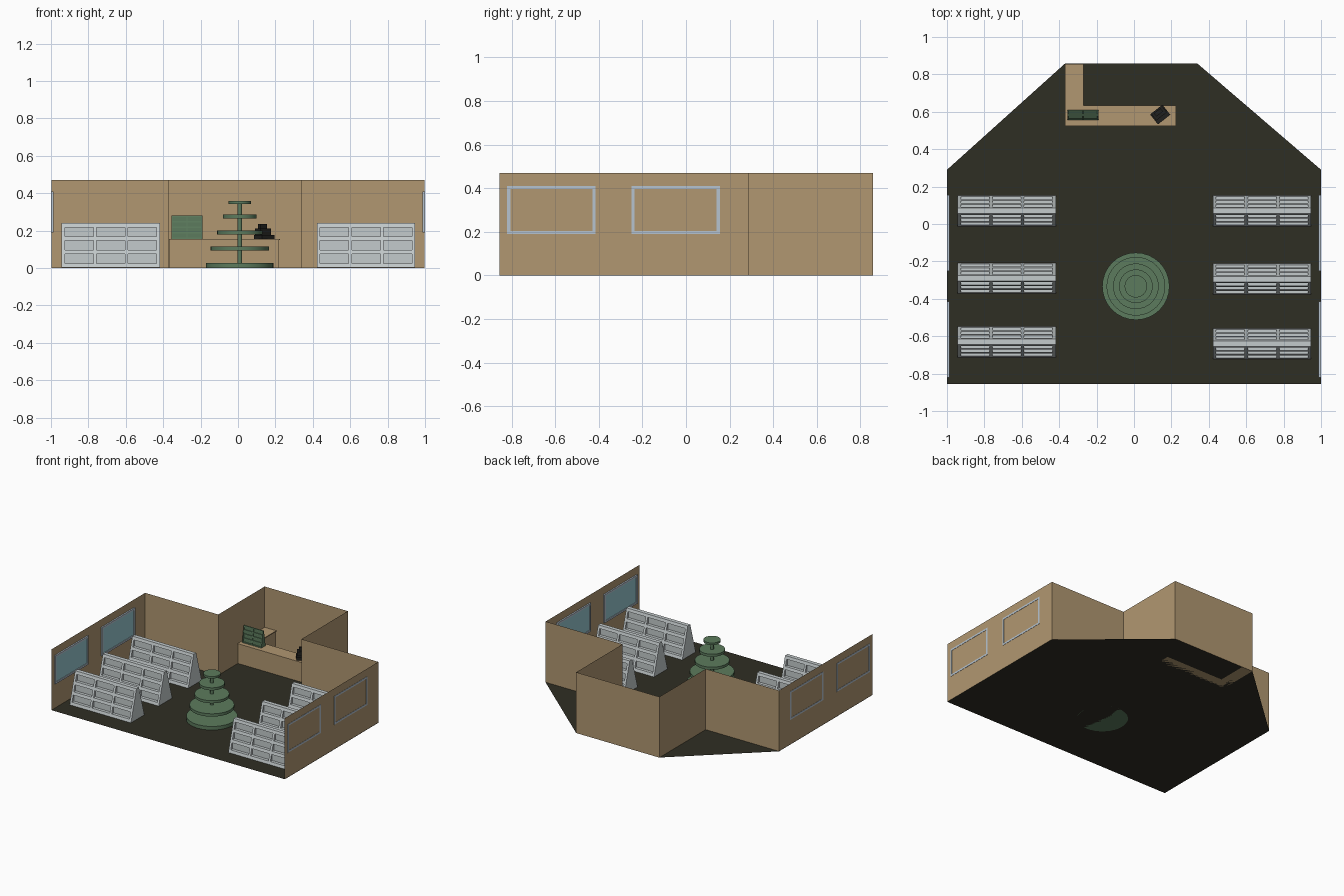
import bpy, bmesh, math
from mathutils import Matrix, Vector

if "Cube" in bpy.data.objects:
    bpy.data.objects.remove(bpy.data.objects["Cube"])


def material(name, rgb):
    lin = [((c / 255 + 0.055) / 1.055) ** 2.4 if c > 10 else c / 255 / 12.92 for c in rgb]
    m = bpy.data.materials.new(name)
    m.diffuse_color = (*lin, 1)
    m.use_nodes = True
    m.node_tree.nodes["Principled BSDF"].inputs["Base Color"].default_value = m.diffuse_color
    return m


TAN = material("tan_wall", (177, 151, 113))
FLOOR = material("dark_floor", (47, 46, 36))
GREY = material("shelf_grey", (196, 203, 204))
FRAME = material("frame_pale_blue", (182, 196, 208))
GLASS = material("window_glass", (150, 200, 207))
GREEN = material("display_green", (92, 123, 93))
BLACK = material("register_black", (32, 32, 30))


def finish(name, bm, mat, loc=(0, 0, 0), rot=0):
    me = bpy.data.meshes.new(name)
    bm.to_mesh(me)
    bm.free()
    me.materials.append(mat)
    ob = bpy.data.objects.new(name, me)
    ob.location = loc
    ob.rotation_euler.z = rot
    bpy.context.collection.objects.link(ob)
    return ob


def add_box(bm, x0, x1, y0, y1, z0, z1):
    m = Matrix.Translation(((x0 + x1) / 2, (y0 + y1) / 2, (z0 + z1) / 2)) @ \
        Matrix.Diagonal((x1 - x0, y1 - y0, z1 - z0, 1))
    bmesh.ops.create_cube(bm, size=1, matrix=m)


def boxes(name, mat, dims, loc=(0, 0, 0), rot=0):
    bm = bmesh.new()
    for d in dims:
        add_box(bm, *d)
    return finish(name, bm, mat, loc, rot)


def face(bm, pts):
    bm.faces.new([bm.verts.new(p) for p in pts])


# floor
bm = bmesh.new()
face(bm, [(-1, -.855, 0), (1, -.855, 0), (1, .29, 0), (.34, .857, 0), (-.37, .857, 0), (-1, .29, 0)])
finish("floor", bm, FLOOR)

# walls: open at the front, alcove at the back
H, W = .47, .998
plan = [(-W, -.855), (-W, .29), (-.372, .29), (-.372, .857), (.34, .857), (.34, .29), (W, .29), (W, -.855)]
bm = bmesh.new()
low = [bm.verts.new((x, y, 0)) for x, y in plan]
top = [bm.verts.new((x, y, H)) for x, y in plan]
for i in range(len(plan) - 1):
    bm.faces.new((low[i], low[i + 1], top[i + 1], top[i]))
finish("walls", bm, TAN)

# windows: frames show on both wall sides, glass only inside
for s, side in ((-1, "left"), (1, "right")):
    xa, xb = sorted((s * .987, s * 1.0))
    ga, gb = sorted((s * .992, s * .997))
    for y0, place in ((-.82, "front"), (-.25, "back")):
        y1, z0, z1, t = y0 + .405, .19, .41, .014
        boxes(f"{side}_{place}_window_frame", FRAME, [
            (xa, xb, y0, y1, z0, z0 + t), (xa, xb, y0, y1, z1 - t, z1),
            (xa, xb, y0, y0 + t, z0 + t, z1 - t), (xa, xb, y1 - t, y1, z0 + t, z1 - t)])
        boxes(f"{side}_{place}_window_glass", GLASS, [(ga, gb, y0 + t, y1 - t, z0 + t, z1 - t)])


def rack(name, mat, loc, width, depth, height, ridge, cols, rows, bar, rail, sink):
    """Two-sided sloping rack with sunken bays that have flat shelves."""
    bm = bmesh.new()
    hw, hb, ht = width / 2, depth / 2, ridge / 2

    def stops(start, length, n, gap):
        cell = (length - gap * (n + 1)) / n
        out = [start]
        for _ in range(n):
            out += [out[-1] + gap, out[-1] + gap + cell]
        return out + [start + length]

    xs, zs = stops(-hw, width, cols, bar), stops(0, height, rows, rail)
    for s in (-1, 1):
        def half(z):
            return hb + (ht - hb) * z / height
        for i in range(len(xs) - 1):
            for j in range(len(zs) - 1):
                x0, x1, z0, z1 = xs[i], xs[i + 1], zs[j], zs[j + 1]
                f = [(x0, s * half(z0), z0), (x1, s * half(z0), z0),
                     (x1, s * half(z1), z1), (x0, s * half(z1), z1)]
                if i % 2 and j % 2:
                    yb = s * (half(z1) - sink)
                    b = [(x, yb, z) for x, _, z in f]
                    face(bm, b)
                    for k in range(4):
                        n = (k + 1) % 4
                        face(bm, [f[k], f[n], b[n], b[k]])
                else:
                    face(bm, f)
    for x in (-hw, hw):
        face(bm, [(x, -hb, 0), (x, hb, 0), (x, ht, height), (x, -ht, height)])
    face(bm, [(-hw, -ht, height), (hw, -ht, height), (hw, ht, height), (-hw, ht, height)])
    face(bm, [(-hw, -hb, 0), (hw, -hb, 0), (hw, hb, 0), (-hw, hb, 0)])
    bmesh.ops.remove_doubles(bm, verts=bm.verts, dist=1e-5)
    bmesh.ops.recalc_face_normals(bm, faces=bm.faces)
    finish(name, bm, mat, loc)


# six shop racks
for side, x, ys in (("left", -.68, (.07, -.29, -.63)), ("right", .685, (.07, -.295, -.64))):
    for i, y in enumerate(ys):
        rack(f"{side}_rack_{i + 1}", GREY, (x, y, 0.002), .525, .165, .238, .03, 3, 3, .017, .022, .009)

# round tiered display stand
bm = bmesh.new()
tiers = [(.18, 0, .028), (.157, .093, .115), (.122, .18, .2), (.09, .265, .285), (.06, .342, .358), (.012, .01, .35)]
for r, z0, z1 in tiers:
    bmesh.ops.create_cone(bm, cap_ends=True, segments=32, radius1=r, radius2=r, depth=z1 - z0,
                          matrix=Matrix.Translation((0, 0, (z0 + z1) / 2)))
stand = finish("tiered_display", bm, GREEN, (.01, -.333, 0))
bpy.context.view_layer.objects.active = stand
stand.select_set(True)
bpy.ops.object.shade_smooth_by_angle(angle=math.radians(35))
stand.select_set(False)

# L-shaped counter: body and top as extruded outlines


def counter(name, e, z0, z1):
    pts = [(-.37, .53 - e), (.218 + e, .53 - e), (.218 + e, .628 + e), (-.277 + e, .628 + e),
           (-.277 + e, .855), (-.37, .855)]
    bm = bmesh.new()
    face(bm, [(x, y, z0) for x, y in pts])
    ext = bmesh.ops.extrude_face_region(bm, geom=bm.faces[:])
    vs = [g for g in ext["geom"] if isinstance(g, bmesh.types.BMVert)]
    bmesh.ops.translate(bm, verts=vs, vec=Vector((0, 0, z1 - z0)))
    bmesh.ops.recalc_face_normals(bm, faces=bm.faces)
    finish(name, bm, TAN)


counter("counter_body", 0, 0, .149)
counter("counter_top", .006, .149, .156)

# small rack on the counter
rack("counter_rack", GREEN, (-.273, .583, .156), .165, .052, .124, .01, 2, 4, .006, .006, .003)

# cash register
boxes("cash_register", BLACK, [
    (-.042, .042, -.034, .034, 0, .022),
    (-.036, .036, -.012, .034, .022, .056),
    (-.022, .022, .004, .026, .056, .08)], (.14, .585, .156), math.radians(38))
